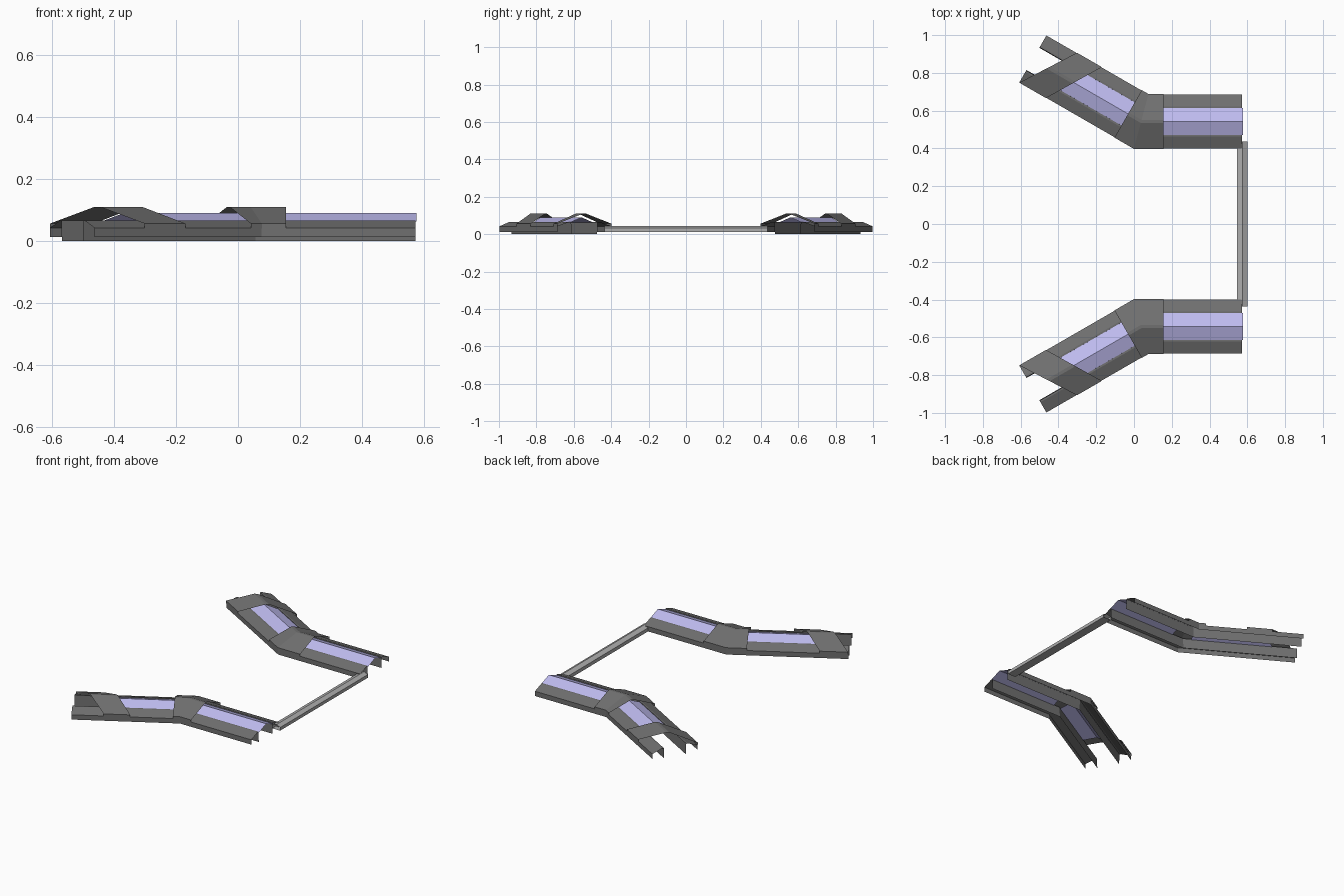
import bpy, math
from mathutils import Vector

if "Cube" in bpy.data.objects:
    bpy.data.objects.remove(bpy.data.objects["Cube"])

# Each arm: straight run along +x, mitred bend, then a run angled 30 degrees outwards
BEND = Vector((0.038, 0.543))
U = Vector((-math.cos(math.radians(30)), 0.5))
V = Vector((0.5, math.cos(math.radians(30))))


def straight(x):
    return lambda v: Vector((x, BEND.y + v))


def miter(v):
    return Vector((BEND.x + v * math.tan(math.radians(15)), BEND.y + v))


def angled(u, skew=0.0):
    return lambda v: BEND + U * (u + skew * v) + V * v


def material(name, col):
    m = bpy.data.materials.new(name)
    m.diffuse_color = (*col, 1)
    m.use_nodes = True
    m.node_tree.nodes["Principled BSDF"].inputs["Base Color"].default_value = m.diffuse_color
    return m


def make(name, rows, mat, mirror=True):
    """Skin consecutive rows of points into a sheet, mirrored to the other arm."""
    n = len(rows[0])
    verts = [p for r in rows for p in r]
    faces = [(k * n + i, k * n + i + 1, (k + 1) * n + i + 1, (k + 1) * n + i)
             for k in range(len(rows) - 1) for i in range(n - 1)]
    me = bpy.data.meshes.new(name)
    me.from_pydata(verts, [], faces)
    me.materials.append(mat)
    ob = bpy.data.objects.new(name, me)
    bpy.context.collection.objects.link(ob)
    if mirror:
        md = ob.modifiers.new("mirror", 'MIRROR')
        md.use_axis = (False, True, False)
        md.use_mirror_merge = False
    return ob


def sweep(name, profile, stations, mat):
    return make(name, [[(*s(v), z) for v, z in profile] for s in stations], mat)


dark = material("dark_grey", (0.16, 0.16, 0.16))
pale = material("pale_grey", (0.42, 0.42, 0.42))
lilac = material("lilac_panel", (0.52, 0.50, 0.87))

# Side rails: open-bottomed channels with a sloped top
outer = [(0.068, 0.0), (0.071, 0.066), (0.080, 0.066), (0.143, 0.042), (0.143, 0.012)]
inner = [(-v, z) for v, z in reversed(outer)]
path = [straight(0.573), miter, angled(0.662)]
sweep("outer_rail", outer, path, dark)
sweep("inner_rail", inner, path, dark)

# Ridged translucent-looking panels between the rails
panel = [(-0.072, 0.062), (0.0, 0.09), (0.072, 0.062)]
sweep("straight_panel", panel, [straight(0.577), straight(0.10)], lilac)
sweep("angled_panel", panel, [angled(0.03), angled(0.47, -0.6)], lilac)

# Roof-shaped collar over the bend and slanted cover near the arm end
roof = [(-0.145, 0.04), (-0.145, 0.056), (-0.008, 0.11), (0.008, 0.11),
        (0.145, 0.056), (0.145, 0.04)]
sweep("bend_collar", roof, [straight(0.155), miter, angled(0.08)], dark)
sweep("end_cover", roof, [angled(0.411, -0.6), angled(0.569, -0.64)], dark)

# Cross bar joining the two arms
bar = [(0.545, 0.012), (0.545, 0.034), (0.575, 0.044), (0.6, 0.032), (0.6, 0.012), (0.545, 0.012)]
ob = make("cross_bar", [[(x, y, z) for x, z in bar] for y in (-0.437, 0.437)], pale, False)
ob.data.flip_normals()
